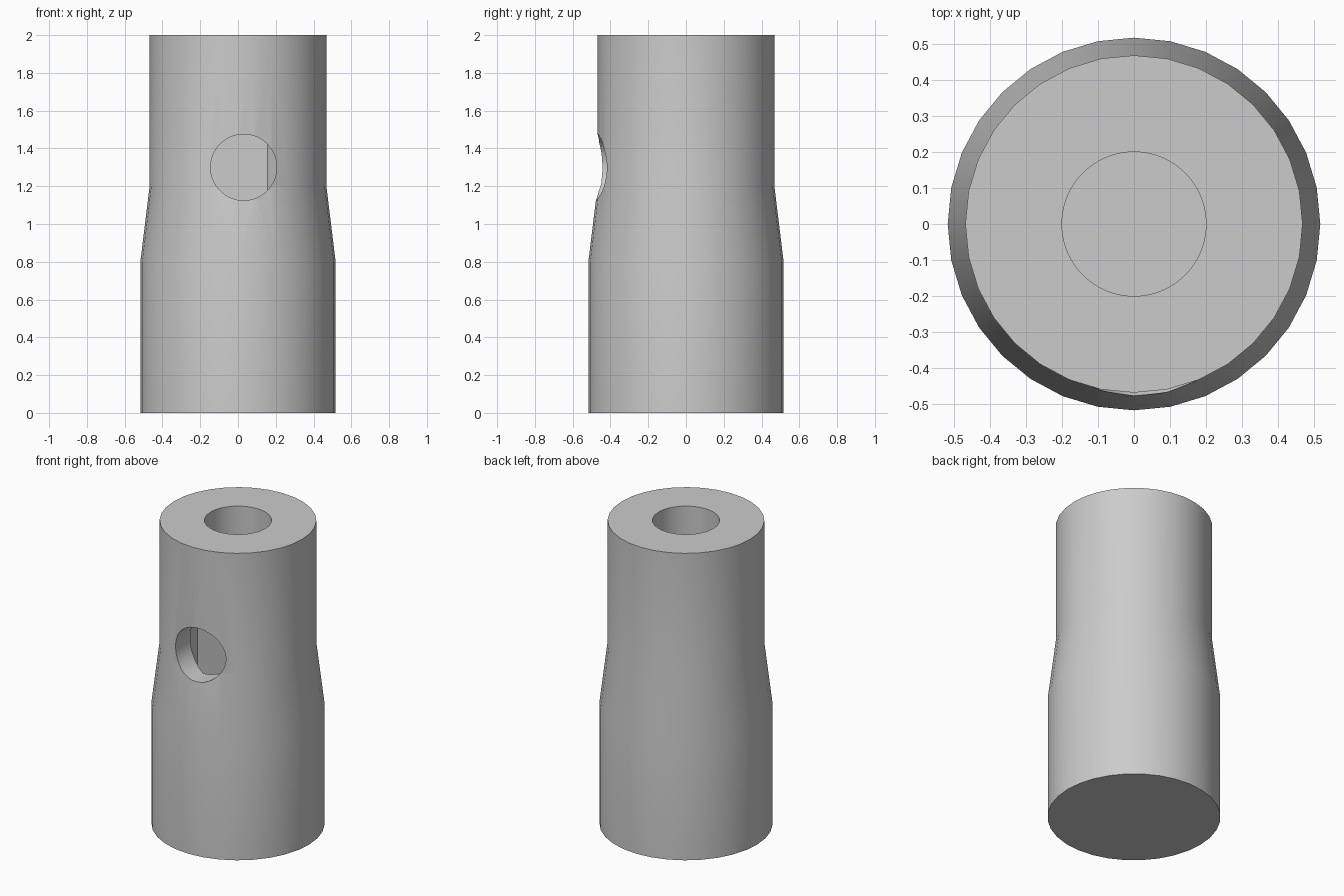
import bpy, bmesh, math
from mathutils import Matrix

cube = bpy.data.objects.get("Cube")
if cube:
    bpy.data.objects.remove(cube, do_unlink=True)

grey = bpy.data.materials.new("plain_grey")
grey.use_nodes = True
colour = (0.6, 0.6, 0.6, 1)
grey.diffuse_color = colour
grey.node_tree.nodes["Principled BSDF"].inputs["Base Color"].default_value = colour


def lathe(name, profile, sides, turn=0.0, matrix=Matrix()):
    """Closed round solid from (radius, height) rings."""
    bm = bmesh.new()
    rings = []
    for r, z in profile:
        angles = [turn + math.tau * i / sides for i in range(sides)]
        rings.append([bm.verts.new((r * math.cos(a), r * math.sin(a), z)) for a in angles])
    for low, high in zip(rings, rings[1:]):
        for i in range(sides):
            j = (i + 1) % sides
            bm.faces.new((low[i], low[j], high[j], high[i]))
    bm.faces.new(rings[0][::-1])
    bm.faces.new(rings[-1])
    bm.transform(matrix)
    mesh = bpy.data.meshes.new(name)
    bm.to_mesh(mesh)
    bm.free()
    mesh.materials.append(grey)
    obj = bpy.data.objects.new(name, mesh)
    bpy.context.collection.objects.link(obj)
    return obj


def cut(target, cutter):
    """Subtract the cutter, then discard it."""
    mod = target.modifiers.new("cut", "BOOLEAN")
    mod.operation = "DIFFERENCE"
    mod.solver = "EXACT"
    mod.object = cutter
    bpy.context.view_layer.objects.active = target
    bpy.ops.object.modifier_apply(modifier=mod.name)
    bpy.data.objects.remove(cutter, do_unlink=True)


# Stepped outer body with a tapered shoulder
body = lathe("hollow_body", [(0.517, 0), (0.517, 0.8), (0.468, 1.2), (0.468, 2)], 32)

# Inner chamber, top bore and round front opening
cut(body, lathe("chamber_cutter", [(0.36, 0.2), (0.36, 1.7)], 7, -math.pi / 2))
cut(body, lathe("bore_cutter", [(0.2, 1.5), (0.2, 2.2)], 64))
sideways = Matrix.Translation((0.03, 0, 1.3)) @ Matrix.Rotation(math.pi / 2, 4, "X")
cut(body, lathe("opening_cutter", [(0.175, 0.1), (0.175, 0.7)], 64, 0, sideways))

bpy.ops.object.select_all(action="DESELECT")
body.select_set(True)
bpy.context.view_layer.objects.active = body
bpy.ops.object.shade_smooth_by_angle(angle=math.radians(30))
